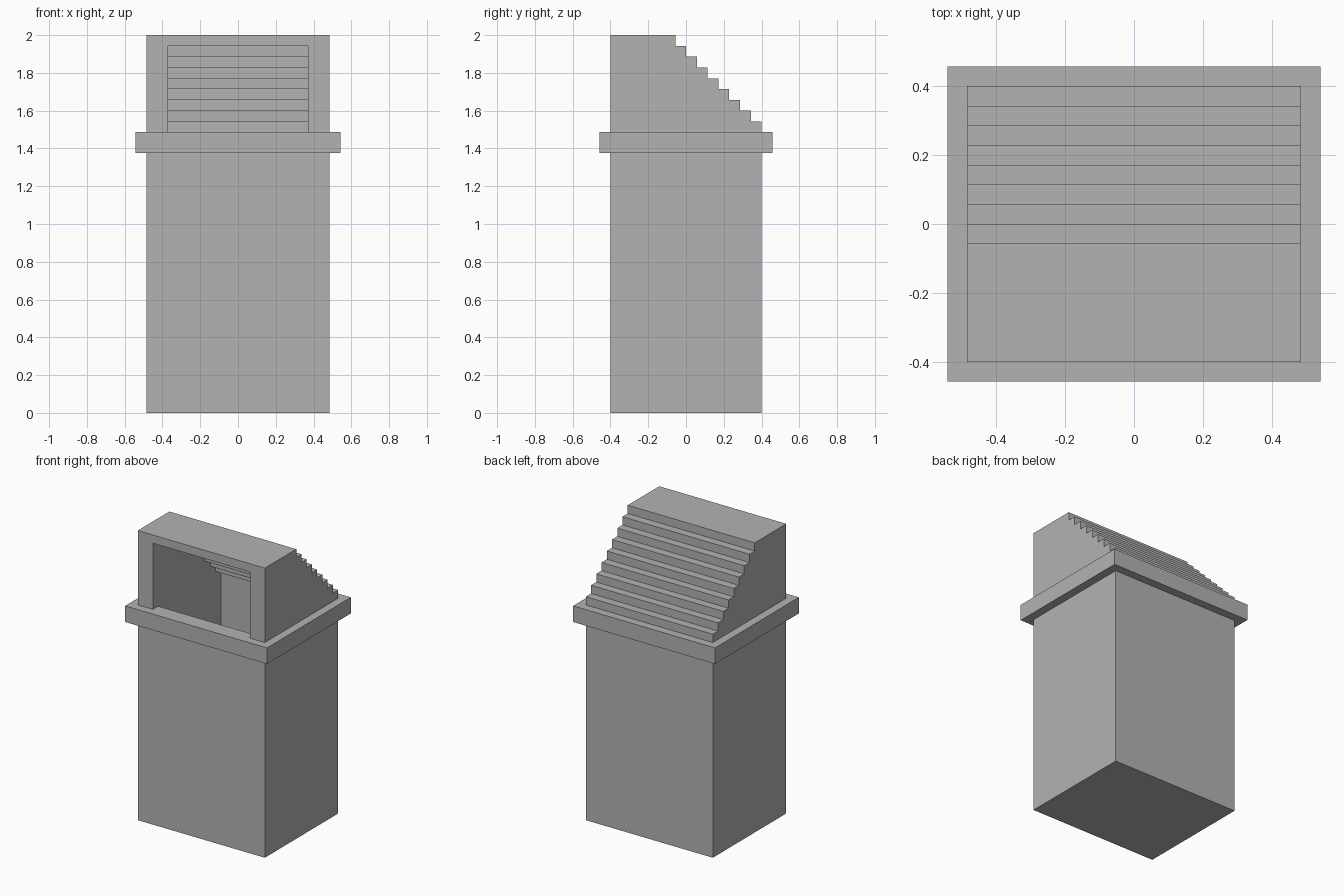
import bpy, bmesh
from mathutils import Vector

cube = bpy.data.objects.get("Cube")
if cube:
    bpy.data.objects.remove(cube, do_unlink=True)

STEP = 0.0571            # stair rise, run and shell thickness
HALF_W, HALF_D = 0.485, 0.4
TOP, SILL = 2.0, 1.486
STEPS = 9

grey = bpy.data.materials.new("plain grey")
grey.use_nodes = True
grey.diffuse_color = (0.45, 0.45, 0.45, 1)
grey.node_tree.nodes["Principled BSDF"].inputs["Base Color"].default_value = (0.45, 0.45, 0.45, 1)


def extrude_profile(name, points, half_width):
    """Closed (y, z) outline extruded symmetrically along x."""
    bm = bmesh.new()
    face = bm.faces.new([bm.verts.new((-half_width, y, z)) for y, z in points])
    result = bmesh.ops.extrude_face_region(bm, geom=[face])
    moved = [v for v in result["geom"] if isinstance(v, bmesh.types.BMVert)]
    bmesh.ops.translate(bm, verts=moved, vec=Vector((2 * half_width, 0, 0)))
    bmesh.ops.recalc_face_normals(bm, faces=bm.faces)
    mesh = bpy.data.meshes.new(name)
    bm.to_mesh(mesh)
    bm.free()
    mesh.materials.append(grey)
    obj = bpy.data.objects.new(name, mesh)
    bpy.context.collection.objects.link(obj)
    return obj


def box(name, half_w, half_d, low, high):
    outline = [(-half_d, low), (half_d, low), (half_d, high), (-half_d, high)]
    return extrude_profile(name, outline, half_w)


def carve(target, cutter):
    """Subtract the cutter, then discard it."""
    cutter.hide_render = True
    mod = target.modifiers.new("carve", "BOOLEAN")
    mod.operation = "DIFFERENCE"
    mod.solver = "EXACT"
    mod.object = cutter
    bpy.context.view_layer.objects.active = target
    bpy.ops.object.modifier_apply(modifier=mod.name)
    bpy.data.objects.remove(cutter, do_unlink=True)


def stairs(offset):
    """Stair outline from the low back step up to the top, moved inward by offset."""
    points = []
    for k in range(STEPS):
        y = HALF_D - k * STEP - offset
        z = TOP - (STEPS - 1 - k) * STEP - offset
        points += [(y, z), (y - STEP, z)]
    return points[:-1]


# Tower with a stepped roof falling towards the back
tower = extrude_profile(
    "tower", [(-HALF_D, 0), (HALF_D, 0)] + stairs(0) + [(-HALF_D, TOP)], HALF_W)

# Front doorway, stepped ceiling and deep shaft
inner = HALF_D - STEP
cavity = extrude_profile(
    "cavity_cutter",
    [(-inner, 0.01), (inner, 0.01)] + stairs(STEP)
    + [(-0.6, TOP - STEP), (-0.6, SILL), (-inner, SILL)], HALF_W - 2 * STEP)
carve(tower, cavity)

# Projecting collar around the tower
collar = box("collar", HALF_W + STEP, HALF_D + STEP, 1.375, SILL)
carve(collar, box("footprint_cutter", HALF_W, HALF_D, 1.2, 1.7))
